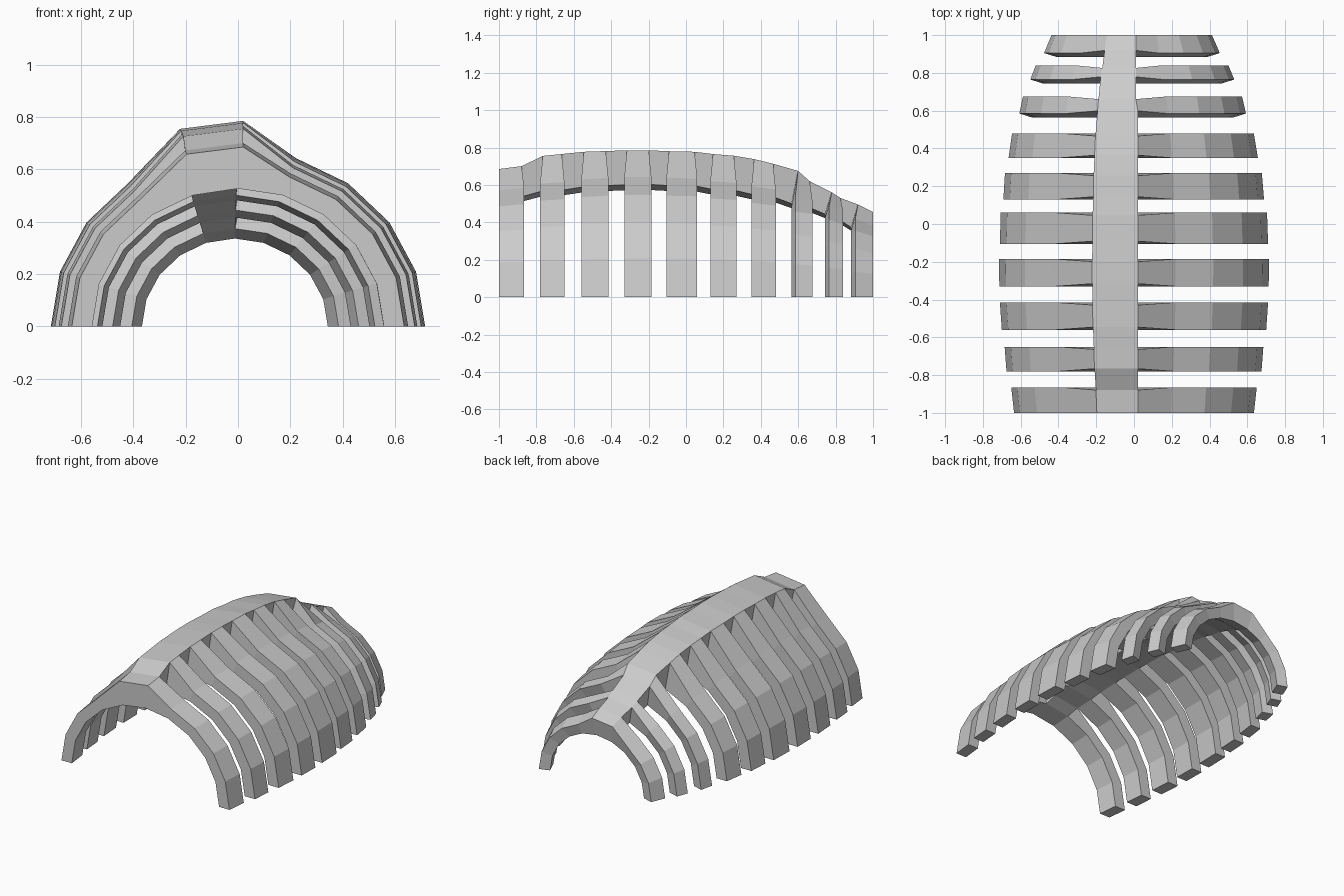
import bpy, bmesh
from math import sin, cos, pi

if "Cube" in bpy.data.objects:
    bpy.data.objects.remove(bpy.data.objects["Cube"])

# Stations along y, two per rib (front edge, back edge):
# (y, outer half width, height of spine ridge)
STATIONS = [
    (-1.00, .635, .685), (-.865, .65, .70), (-.78, .675, .755), (-.65, .685, .765),
    (-.56, .70, .777), (-.415, .71, .781), (-.33, .713, .785), (-.185, .715, .785),
    (-.105, .71, .78), (.06, .705, .777), (.13, .69, .765), (.27, .68, .756),
    (.35, .66, .738), (.48, .64, .713), (.585, .60, .675), (.675, .58, .62),
    (.765, .54, .56), (.84, .51, .53), (.905, .465, .495), (1.00, .425, .455)]
N = 10        # facets across each arch
SPINE = 5     # facet that carries the raised spine
SQUASH = .945

bm = bmesh.new()


def arch(y, r, cx):
    """One half ring of points, from right foot to left foot."""
    return [[cx + r * cos(pi * i / N), y, r * SQUASH * sin(pi * i / N)]
            for i in range(N + 1)]


# Inner and outer rings for every station
inner, outer = [], []
for k, (y, r, top) in enumerate(STATIONS):
    cx = -.012 * max(0, y)
    thick = .078 if y < .5 else .07
    lean = .022 if y > .5 else 0            # tapering ribs lean backwards
    ring_in = arch(y - lean, r - thick, cx)
    ring_out = arch(y, r, cx)
    # ridge is raised and pinched slightly along y
    pinch = 0 if k in (0, len(STATIONS) - 1) else (.014 if k % 2 == 0 else -.014)
    ring_out[SPINE] = [.02 if y < .6 else .01, y + pinch, top]
    ring_out[SPINE + 1] = [cx - .31 * r, y + pinch, top - .03 * r / .7]
    inner.append([bm.verts.new(p) for p in ring_in])
    outer.append([bm.verts.new(p) for p in ring_out])


def present(k, i):
    """Rib strips fill every other gap; the spine fills all of them."""
    return (0 <= k < len(STATIONS) - 1 and 0 <= i < N
            and (k % 2 == 0 or i == SPINE))


# Skin each cell, closing the sides wherever there is no neighbour
for k in range(len(STATIONS) - 1):
    for i in range(N):
        if not present(k, i):
            continue
        bm.faces.new((outer[k][i], outer[k + 1][i], outer[k + 1][i + 1], outer[k][i + 1]))
        bm.faces.new((inner[k][i], inner[k][i + 1], inner[k + 1][i + 1], inner[k + 1][i]))
        for (dk, di), (a, b) in {
                (-1, 0): ((k, i), (k, i + 1)),
                (1, 0): ((k + 1, i), (k + 1, i + 1)),
                (0, -1): ((k, i), (k + 1, i)),
                (0, 1): ((k, i + 1), (k + 1, i + 1))}.items():
            if not present(k + dk, i + di):
                bm.faces.new((inner[a[0]][a[1]], inner[b[0]][b[1]],
                              outer[b[0]][b[1]], outer[a[0]][a[1]]))

bmesh.ops.recalc_face_normals(bm, faces=bm.faces)
mesh = bpy.data.meshes.new("rib_cage")
bm.to_mesh(mesh)
bm.free()
bpy.context.collection.objects.link(bpy.data.objects.new("rib_cage", mesh))
